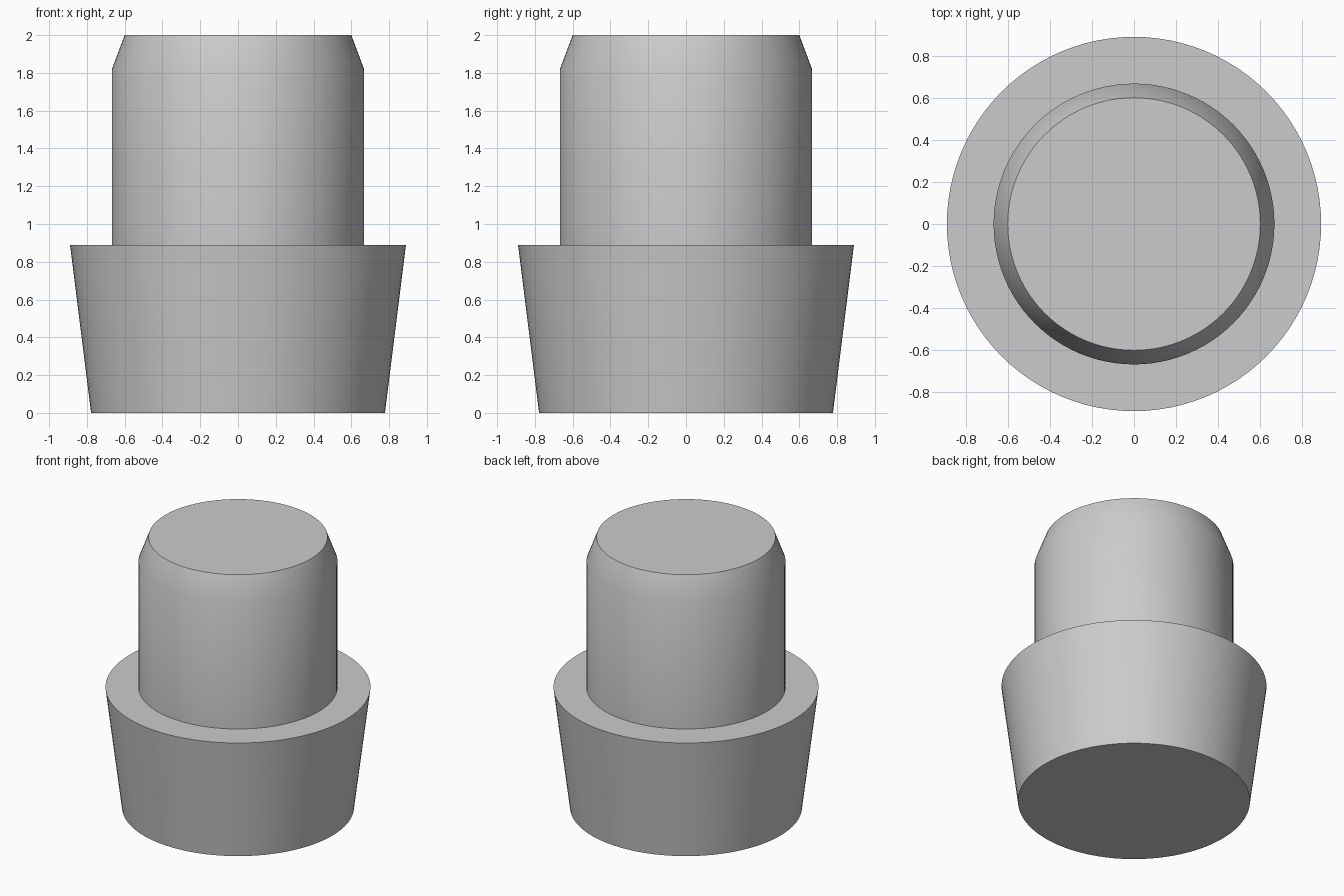
import bpy
import bmesh
import math

SEGMENTS = 96

cube = bpy.data.objects.get("Cube")
if cube:
    bpy.data.objects.remove(cube, do_unlink=True)

# Plain grey material
grey = bpy.data.materials.new("plain_grey")
grey.use_nodes = True
colour = (0.6, 0.6, 0.6, 1.0)
grey.diffuse_color = colour
grey.node_tree.nodes["Principled BSDF"].inputs["Base Color"].default_value = colour


def lathe(name, profile):
    """Turn a (radius, height) profile around z and close both ends."""
    bm = bmesh.new()
    rings = []
    for radius, height in profile:
        ring = []
        for i in range(SEGMENTS):
            a = math.tau * i / SEGMENTS
            ring.append(bm.verts.new((radius * math.cos(a), radius * math.sin(a), height)))
        rings.append(ring)
    for low, high in zip(rings, rings[1:]):
        for i in range(SEGMENTS):
            j = (i + 1) % SEGMENTS
            bm.faces.new((low[i], low[j], high[j], high[i]))
    bm.faces.new(list(reversed(rings[0])))
    bm.faces.new(rings[-1])
    mesh = bpy.data.meshes.new(name)
    bm.to_mesh(mesh)
    bm.free()
    mesh.materials.append(grey)
    obj = bpy.data.objects.new(name, mesh)
    bpy.context.collection.objects.link(obj)
    bpy.ops.object.select_all(action="DESELECT")
    obj.select_set(True)
    bpy.context.view_layer.objects.active = obj
    bpy.ops.object.shade_smooth_by_angle(angle=math.radians(30))
    return obj


# Tapered foot, flat shoulder, straight plug and chamfered rim in one solid
lathe("stepped_plug", [
    (0.778, 0.0),
    (0.889, 0.889),
    (0.667, 0.889),
    (0.667, 1.822),
    (0.6, 2.0),
])
